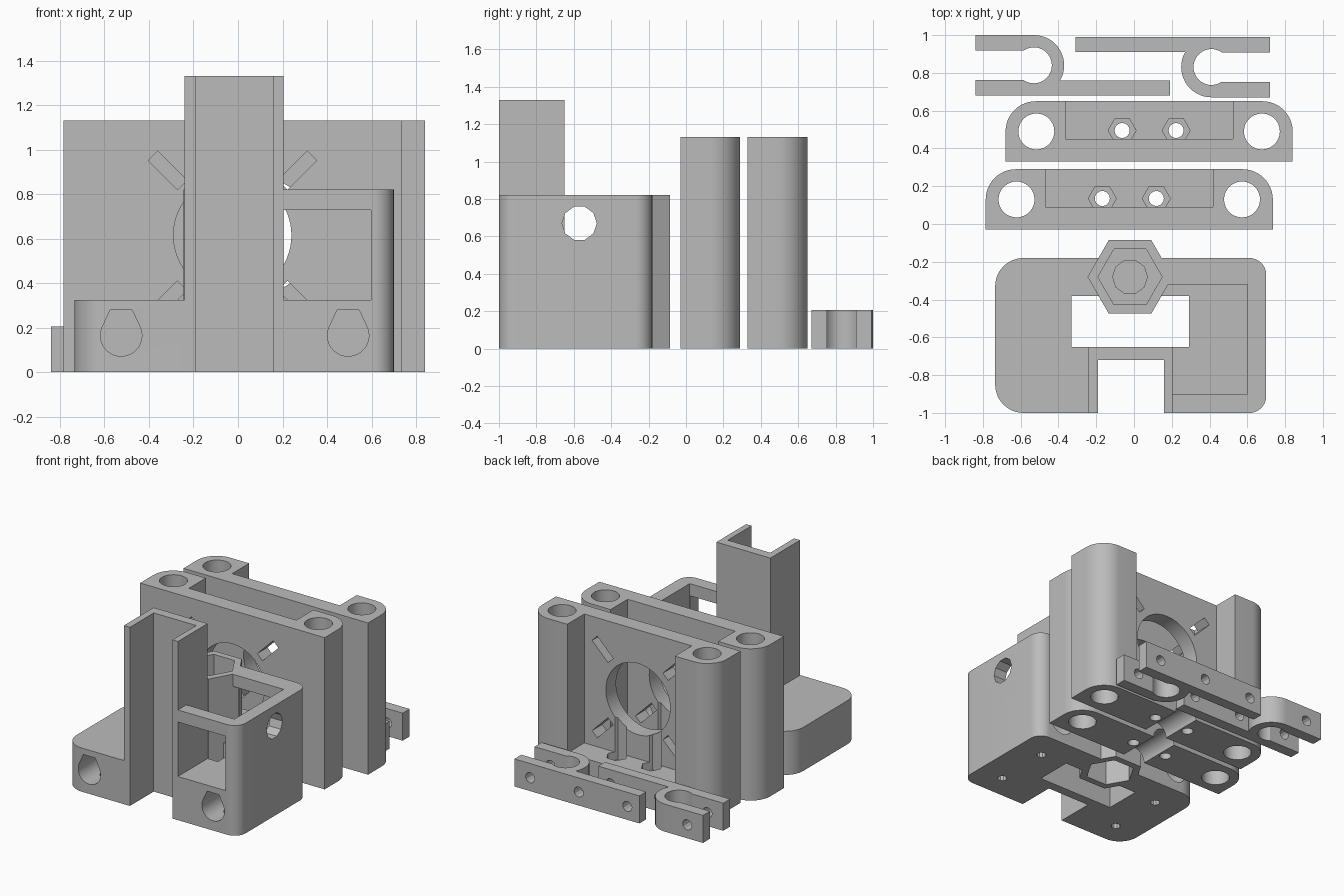
import bpy, bmesh, math
from mathutils import Matrix

cube = bpy.data.objects.get("Cube")
if cube:
    bpy.data.objects.remove(cube, do_unlink=True)

grey = bpy.data.materials.new("printed grey")
grey.use_nodes = True
GREY = (0.5, 0.5, 0.5, 1)
grey.diffuse_color = GREY
grey.node_tree.nodes["Principled BSDF"].inputs["Base Color"].default_value = GREY

AXES = {"x": lambda u, v, w: (w, u, v),
        "y": lambda u, v, w: (u, w, v),
        "z": lambda u, v, w: (u, v, w)}


def prism(name, outline, lo, hi, axis="z"):
    """Extrude a flat outline along an axis."""
    place = AXES[axis]
    bm = bmesh.new()
    low = [bm.verts.new(place(u, v, lo)) for u, v in outline]
    top = [bm.verts.new(place(u, v, hi)) for u, v in outline]
    bm.faces.new(low)
    bm.faces.new(top)
    n = len(outline)
    for i in range(n):
        j = (i + 1) % n
        bm.faces.new((low[i], low[j], top[j], top[i]))
    bmesh.ops.recalc_face_normals(bm, faces=bm.faces)
    mesh = bpy.data.meshes.new(name)
    bm.to_mesh(mesh)
    bm.free()
    mesh.materials.append(grey)
    obj = bpy.data.objects.new(name, mesh)
    bpy.context.collection.objects.link(obj)
    return obj


def box(name, x0, x1, y0, y1, z0, z1):
    return prism(name, [(x0, y0), (x1, y0), (x1, y1), (x0, y1)], z0, z1)


def ring(cu, cv, r, n=48, start=0.0, sweep=360.0):
    """Points on a circle or an arc."""
    count = n if sweep == 360 else n + 1
    angles = [math.radians(start + sweep * i / n) for i in range(count)]
    return [(cu + r * math.cos(a), cv + r * math.sin(a)) for a in angles]


def rounded(x0, x1, y0, y1, radii):
    """Rectangle with corner radii: front left, front right, back right, back left."""
    corners = [(x0, y0, 1, 1), (x1, y0, -1, 1), (x1, y1, -1, -1), (x0, y1, 1, -1)]
    pts = []
    for i, ((x, y, sx, sy), r) in enumerate(zip(corners, radii)):
        if r:
            pts += ring(x + sx * r, y + sy * r, r, 12, 180 + 90 * i, 90)
        else:
            pts.append((x, y))
    return pts


def combine(obj, others, operation):
    """Boolean each helper into the object, then discard the helpers."""
    for other in others:
        mod = obj.modifiers.new("bool", "BOOLEAN")
        mod.operation, mod.object, mod.solver = operation, other, "EXACT"
    graph = bpy.context.evaluated_depsgraph_get()
    graph.update()
    mesh = bpy.data.meshes.new_from_object(obj.evaluated_get(graph))
    obj.modifiers.clear()
    obj.data = mesh
    for other in others:
        bpy.data.objects.remove(other, do_unlink=True)


def duplicate(obj, name, matrix):
    copy = bpy.data.objects.new(name, obj.data)
    copy.matrix_world = matrix
    bpy.context.collection.objects.link(copy)
    return copy


# Main mount: low base, tall window frame, guide channel and nut boss
X0, X1, BACK, DECK, TOP = -0.735, 0.70, -0.18, 0.325, 0.82
CH0, CH1 = -0.24, 0.205
BX, BY = -0.021, -0.28
mount = prism("mount", rounded(X0, X1, -1, BACK, (0.15, 0.09, 0.09, 0.15)), 0, TOP)
combine(mount, [
    box("left_step", -1, CH1, -1.1, 0, DECK, 1),
    box("top_opening", CH1 - 0.05, 0.6, -0.9, -0.32, DECK, 1),
    box("window", CH1 - 0.05, 0.597, -1.1, 0, DECK, 0.73),
    box("well", -0.33, 0.29, -0.65, -0.38, -0.1, 0.5),
    prism("side_hole", ring(-0.57, 0.67, 0.093, 10), 0.5, 0.8, "x"),
], "DIFFERENCE")
combine(mount, [
    box("channel", CH0, CH1, -1, -0.65, 0, 1.33),
    prism("boss", ring(BX, BY, 0.225, 6), 0, TOP),
    box("back_beam", BX, 0.3, -0.32, BACK, 0.73, TOP),
], "UNION")

cutters = [
    box("channel_slot", -0.19, 0.16, -1.1, -0.72, -0.1, 1.5),
    prism("top_nut_trap", ring(BX, BY, 0.17, 6), 0.45, 1),
    prism("rod_seat", ring(BX, BY, 0.092, 10), 0.36, 0.5),
    prism("bottom_nut_trap", ring(BX, BY, 0.17, 6), -0.1, 0.25),
]
for x in (-0.525, 0.495):
    # Teardrop rod bore with a flat roof, and its clamp screw holes
    bore = ring(x, 0.165, 0.093, 32, 155, 230) + [(x + 0.049, 0.28), (x - 0.049, 0.28)]
    cutters.append(prism("rod_bore", bore, -1.1, 0, "y"))
    for y in (-0.4, -0.82):
        cutters.append(prism("screw_hole", ring(x, y, 0.033, 10), -0.1, 0.16))
combine(mount, cutters, "DIFFERENCE")

# Motor brackets: plate, two bored lugs and a floor between them
CX, CZ, H = -0.025, 0.615, 1.13
bracket = prism("front_bracket",
                rounded(CX - 0.76, CX + 0.76, -0.03, 0.29, (0, 0, 0.16, 0.16)), 0, H)
cutters = [
    box("pocket", CX - 0.443, CX + 0.443, 0.09, 0.4, 0.17, 1.3),
    prism("motor_hole", ring(CX, CZ, 0.265, 64), -0.1, 0.15, "y"),
    prism("rod_groove", ring(CX, 0, 0.09), -0.1, 0.4, "y"),
]
for side in (-1, 1):
    cutters.append(prism("lug_bore", ring(CX + side * 0.597, 0.13, 0.095), -0.1, 1.3))
    nut_x = CX + side * 0.143
    cutters.append(prism("nut_trap", ring(nut_x, 0.135, 0.074, 6), 0.11, 0.45))
    cutters.append(prism("bolt_hole", ring(nut_x, 0.135, 0.04, 16), -0.1, 0.2))
for k in range(4):
    # Diagonal adjustment slots
    a = math.radians(45 + 90 * k)
    c, s = math.cos(a), math.sin(a)
    slot = [(CX + r * c - w * s, CZ + r * s + w * c)
            for r, w in ((0.32, -0.03), (0.505, -0.03), (0.505, 0.03), (0.32, 0.03))]
    cutters.append(prism("slot", slot, -0.1, 0.088 + 0.03, "y"))
combine(bracket, cutters, "DIFFERENCE")
back_bracket = duplicate(bracket, "back_bracket", Matrix.Translation((0.105, 0.36, 0)))

# Belt clips: a C-shaped clamp with one long arm
CLIP_H = 0.205
clip = prism("right_clip", rounded(-0.84, -0.37, 0.68, 1.0, (0, 0.159, 0.159, 0)), 0, CLIP_H)
combine(clip, [box("long_arm", -0.53, 0.19, 0.68, 0.76, 0, CLIP_H)], "UNION")
cutters = [
    box("gap", -0.9, -0.53, 0.762, 0.918, -0.1, 0.4),
    prism("clamp_bore", ring(-0.53, 0.84, 0.095), -0.1, 0.4),
    prism("clamp_bolt", ring(-0.71, 0.1, 0.038, 12), 0.5, 1.2, "y"),
]
for x in (-0.31, 0.09):
    cutters.append(prism("arm_hole", ring(x, 0.1, 0.038, 12), 0.6, 0.8, "y"))
combine(clip, cutters, "DIFFERENCE")
left_clip = duplicate(clip, "left_clip",
                      Matrix.Translation((-0.12, 1.671, 0)) @ Matrix.Rotation(math.pi, 4, "Z"))

# Smooth the round surfaces, keep the machined edges sharp
bpy.ops.object.select_all(action="DESELECT")
for obj in (mount, bracket, clip):
    obj.select_set(True)
bpy.context.view_layer.objects.active = mount
bpy.ops.object.shade_smooth_by_angle(angle=math.radians(25))
